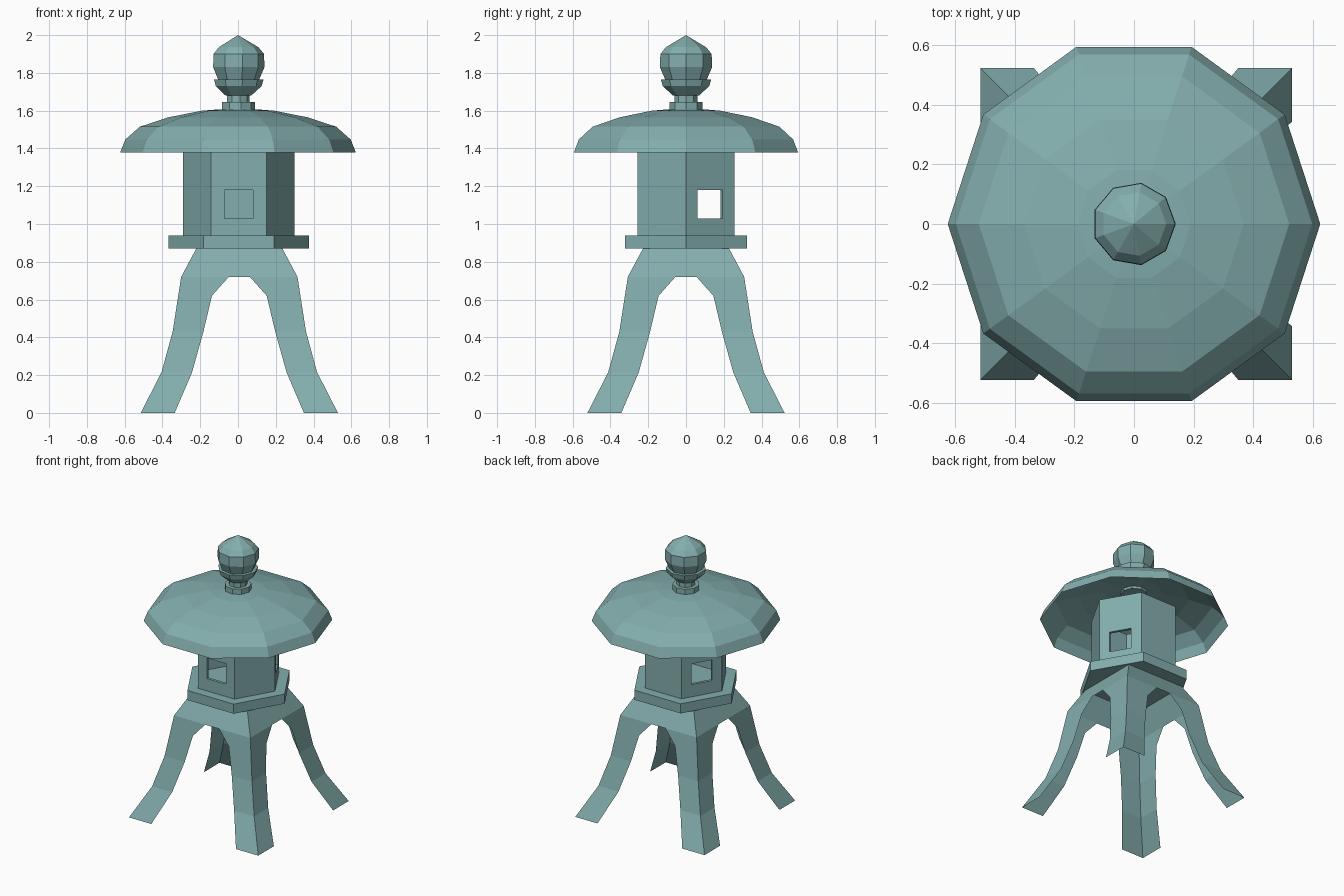
import bpy, bmesh, math
from mathutils import Vector, Matrix

if "Cube" in bpy.data.objects:
    bpy.data.objects.remove(bpy.data.objects["Cube"])

stone = bpy.data.materials.new("weathered teal stone")
stone.diffuse_color = (0.23, 0.42, 0.42, 1)
stone.use_nodes = True
stone.node_tree.nodes["Principled BSDF"].inputs["Base Color"].default_value = stone.diffuse_color


def finish(name, bm, fix=True):
    bmesh.ops.remove_doubles(bm, verts=bm.verts, dist=1e-4)
    if fix:
        bmesh.ops.recalc_face_normals(bm, faces=bm.faces)
    me = bpy.data.meshes.new(name)
    bm.to_mesh(me)
    bm.free()
    me.materials.append(stone)
    ob = bpy.data.objects.new(name, me)
    bpy.context.collection.objects.link(ob)
    return ob


def lathe(name, profile, sides, cx=0.0, cap_bottom=True, cap_top=True):
    """Faceted turned shape from (radius, z) points listed bottom to top."""
    bm = bmesh.new()
    rings = []
    for r, z in profile:
        if r == 0:
            rings.append([bm.verts.new((cx, 0, z))] * sides)
        else:
            rings.append([bm.verts.new((cx + r * math.cos(math.tau * i / sides),
                                        r * math.sin(math.tau * i / sides), z))
                          for i in range(sides)])
    for a, b in zip(rings, rings[1:]):
        for i in range(sides):
            j = (i + 1) % sides
            loop = list(dict.fromkeys([a[i], a[j], b[j], b[i]]))
            bm.faces.new(loop)
    if cap_bottom:
        bm.faces.new(rings[0][::-1])
    if cap_top and profile[-1][0] > 0:
        bm.faces.new(rings[-1])
    return finish(name, bm, fix=False)


# Four-legged base: thin shell, one arched panel turned to each side
OUT = [(0, .522), (.215, .412), (.43, .353), (.72, .308), (.87, .228)]
INN = [(0, .342), (.215, .25), (.43, .19), (.62, .145), (.72, .056)]
bm = bmesh.new()
for k in range(4):
    rot = Matrix.Translation((.007, 0, 0)) @ Matrix.Rotation(k * math.pi / 2, 4, 'Z')

    def vert(x, z):
        for (z0, h0), (z1, h1) in zip(OUT, OUT[1:]):
            if z0 <= z <= z1:
                h = h0 + (h1 - h0) * (z - z0) / (z1 - z0)
        return bm.verts.new(rot @ Vector((x, -h, z)))

    def panel(pts, mirror):
        vs = [vert(-x if mirror else x, z) for x, z in pts]
        bm.faces.new(vs[::-1] if mirror else vs)

    o = [(h, z) for z, h in OUT]
    n = [(h, z) for z, h in INN]
    for mirror in (False, True):
        panel([n[0], o[0], o[1], n[1]], mirror)
        panel([n[1], o[1], o[2], n[2]], mirror)
        panel([n[2], o[2], o[3], n[4], n[3]], mirror)
    vs = [vert(*p) for p in [(-o[3][0], .72), (-n[4][0], .72), n[4], o[3],
                             o[4], (-o[4][0], .87)]]
    bm.faces.new(vs)
finish("leg_base", bm, fix=False)

# Hexagonal platform
lathe("platform", [(.373, .87), (.373, .94)], 6, .004)

# Hexagonal fire box: thin walls, square windows in every second wall
bm = bmesh.new()
Z0, Z1, W0, W1, HW, T = .94, 1.44, 1.03, 1.18, .076, .02
R = .295
for k in range(6):
    rot = Matrix.Translation((.004, 0, 0)) @ Matrix.Rotation(k * math.pi / 3, 4, 'Z')

    def quad(pts):
        bm.faces.new([bm.verts.new(rot @ Vector(p)) for p in pts])

    window = k % 2 == 0
    layers = []
    for r in (R, R - T / math.cos(math.pi / 6)):
        y, w = -r * math.cos(math.pi / 6), r / 2
        layers.append(([(-w, y, Z0), (w, y, Z0), (w, y, Z1), (-w, y, Z1)],
                       [(-HW, y, W0), (HW, y, W0), (HW, y, W1), (-HW, y, W1)]))
    (oa, ob_), (ia, ib) = layers
    for i in range(4):
        j = (i + 1) % 4
        if window:
            quad([oa[i], oa[j], ob_[j], ob_[i]])
            quad([ia[j], ia[i], ib[i], ib[j]])
            quad([ob_[i], ob_[j], ib[j], ib[i]])
    if not window:
        quad(oa)
        quad(ia[::-1])
    quad([oa[3], oa[2], ia[2], ia[3]])
finish("fire_box", bm, fix=False)

# Domed ten-sided roof, open underneath
lathe("roof", [(.624, 1.378), (.597, 1.447), (.52, 1.515), (.368, 1.565),
               (.19, 1.6), (.1, 1.607)], 10, cap_bottom=False)

# Finial: foot, neck, cup and pointed ball
lathe("finial_foot", [(.09, 1.59), (.09, 1.645)], 9)
lathe("finial_neck", [(.062, 1.64), (.062, 1.685)], 9)
lathe("finial_cup", [(.07, 1.68), (.125, 1.73), (.135, 1.765)], 9)
lathe("finial_ball", [(.11, 1.76), (.14, 1.83), (.138, 1.9), (.108, 1.936),
                      (0, 2.0)], 9)
